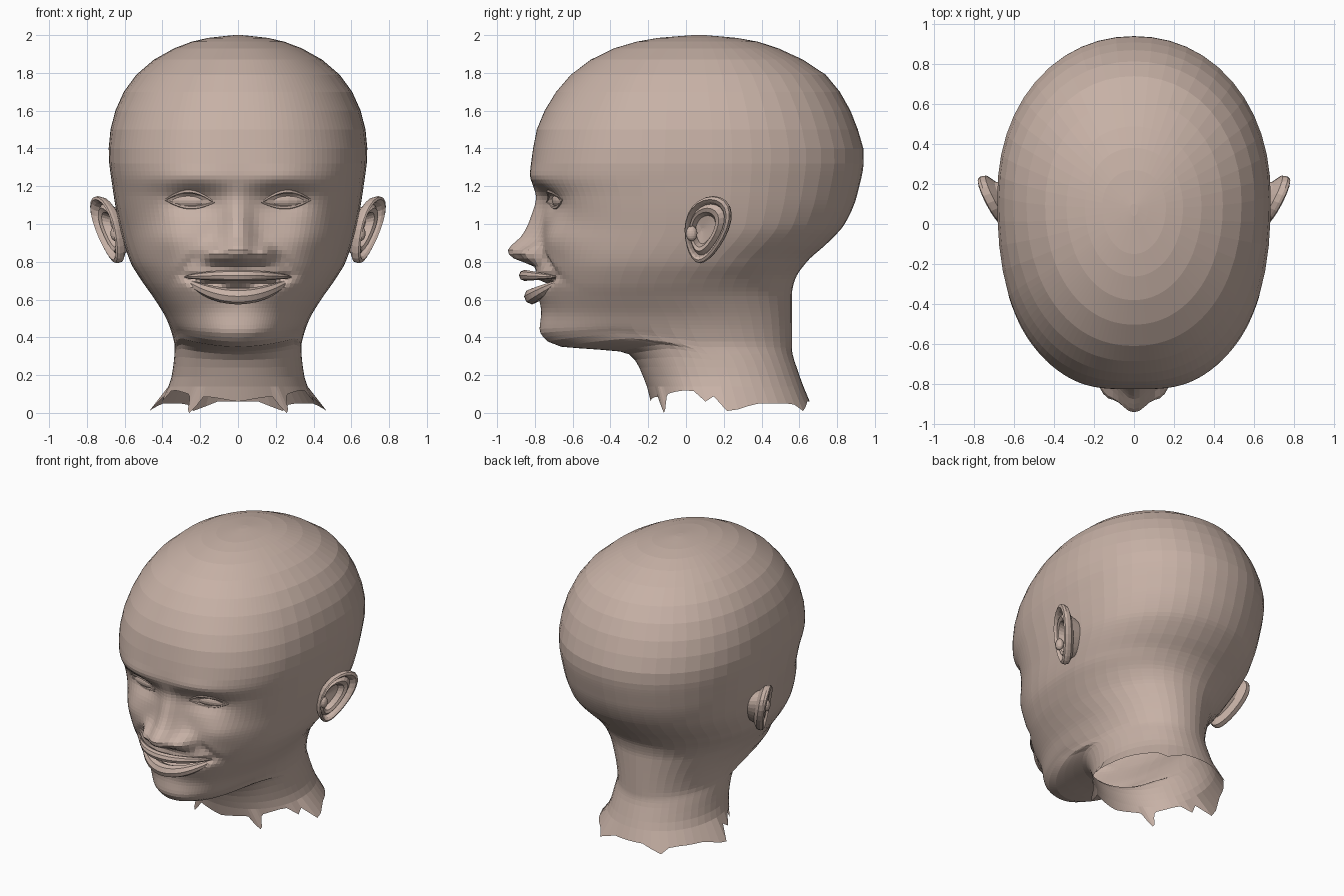
import bpy
import bmesh
from math import sin, cos, pi, exp, sqrt, radians
from mathutils import Vector

cube = bpy.data.objects.get("Cube")
if cube:
    bpy.data.objects.remove(cube, do_unlink=True)

skin = bpy.data.materials.new("warm skin")
skin.use_nodes = True
tone = (0.57, 0.44, 0.38, 1)
skin.diffuse_color = tone
skin.node_tree.nodes["Principled BSDF"].inputs["Base Color"].default_value = tone

# Profiles keyed by height: front and back outline, half width, centre, squareness
FRONT = [(0, -.18), (.08, -.19), (.2, -.23), (.28, -.27), (.32, -.32), (.335, -.46),
         (.35, -.66), (.38, -.735), (.44, -.775), (.54, -.765), (.62, -.77), (.76, -.785),
         (.9, -.77), (1, -.76), (1.14, -.78), (1.26, -.825), (1.36, -.815), (1.5, -.79),
         (1.65, -.72), (1.8, -.6), (1.9, -.45), (1.95, -.32), (1.985, -.15), (2, .04)]
BACK = [(0, .68), (.2, .6), (.35, .56), (.62, .56), (.7, .575), (.8, .64), (.9, .75),
        (1, .84), (1.15, .905), (1.36, .943), (1.5, .91), (1.65, .845), (1.8, .73),
        (1.88, .6), (1.96, .4), (1.985, .27), (2, .1)]
WIDTH = [(0, .48), (.08, .4), (.2, .35), (.35, .335), (.42, .35), (.5, .38), (.6, .44),
         (.7, .51), (.8, .57), (1, .63), (1.2, .665), (1.38, .685), (1.5, .675),
         (1.65, .63), (1.8, .53), (1.88, .43), (1.95, .29), (1.985, .16), (2, .02)]
CENTRE = [(0, .22), (.28, .14), (.37, .06), (.5, 0), (.65, -.08), (.8, 0), (1, .13),
          (1.4, .14), (2, .08)]
SQUARE = [(0, 2), (.4, 2.2), (.7, 2.3), (1, 2.5), (1.3, 2.55), (1.6, 2.3), (2, 2)]
NOSE_OUT = [(.765, 0), (.785, .035), (.805, .1), (.83, .15), (.86, .168), (.89, .15),
            (.93, .11), (1.05, .055), (1.13, .02), (1.22, 0)]
NOSE_WIDE = [(.8, .12), (.84, .12), (.9, .095), (1, .075), (1.15, .06)]
# Ragged lower rim of the neck: angle from the front, height
RIM = [(0, .06), (27, .085), (32.5, 0), (42, .1), (66, .12), (75, .06), (84, .09),
       (90, .01), (115, .05), (140, .05), (150, .01), (165, .06), (180, .06)]


def follow(keys, t):
    """Smooth interpolation through keys without overshoot."""
    if t <= keys[0][0]:
        return keys[0][1]
    if t >= keys[-1][0]:
        return keys[-1][1]
    rise = [(b[1] - a[1]) / (b[0] - a[0]) for a, b in zip(keys, keys[1:])]
    i = max(k for k in range(len(rise)) if keys[k][0] <= t)

    def slope(k):
        if k == 0 or k == len(rise):
            return rise[min(k, len(rise) - 1)]
        a, b = rise[k - 1], rise[k]
        return 2 * a * b / (a + b) if a * b > 0 else 0

    h = keys[i + 1][0] - keys[i][0]
    s = (t - keys[i][0]) / h
    blend = s * s * (3 - 2 * s)
    return (keys[i][1] * (1 - blend) + keys[i + 1][1] * blend
            + h * s * (1 - s) * ((1 - s) * slope(i) - s * slope(i + 1)))


def bump(x, z, cx, cz, sx, sz):
    return exp(-((x - cx) / sx) ** 2 - ((z - cz) / sz) ** 2)


def relief(x, z):
    """Depth of the facial features; negative comes forward."""
    x = abs(x)
    d = -follow(NOSE_OUT, z) * exp(-(x / follow(NOSE_WIDE, z)) ** 2.2)
    d -= .06 * bump(x, z, .145, .845, .05, .05)         # nostril wings
    d += .06 * bump(x, z, .24, 1.12, .14, .075)         # eye sockets
    d -= .012 * bump(x, z, .25, 1.24, .16, .06)         # brows
    d -= .035 * bump(x, z, .36, .92, .13, .1)           # cheeks
    d -= .035 * bump(x, z, .13, .67, .13, .09)          # muzzle
    d += .09 * exp(-((z - .67 - .6 * x * x) / .025) ** 2 - (x / .26) ** 6)  # mouth
    u, v = x - .19, z - .86
    along, across = .66 * u - .75 * v, .75 * u + .66 * v
    return d + .025 * exp(-(across / .03) ** 2 - ((along - .1) / .1) ** 2)  # smile fold


def face_y(x, z):
    c, n = follow(CENTRE, z), follow(SQUARE, z)
    bulge = (1 - (abs(x) / follow(WIDTH, z)) ** n) ** (1 / n)
    return c - (c - follow(FRONT, z)) * bulge + relief(x, z)


def head_point(angle, z):
    s, c = sin(angle), cos(angle)
    mid, n = follow(CENTRE, z), follow(SQUARE, z) if c > 0 else 2.1
    r = (abs(s) ** n + abs(c) ** n) ** (-1 / n)
    x = follow(WIDTH, z) * r * s
    if c > 0:
        jaw_lift = .06 * s * s * min(1, 2 * c) * exp(-((z - .36) / .08) ** 2)
        y = mid - (mid - follow(FRONT, z)) * r * c + relief(x, z) * min(1, 4 * c)
        return x, y, z + jaw_lift
    return x, mid - (follow(BACK, z) - mid) * r * c, z


def loft(name, rings, cap_start=True, cap_end=True):
    """Skin closed rings of equal length into one flat-shaded object."""
    bm = bmesh.new()
    rows = [[bm.verts.new(p) for p in ring] for ring in rings]
    count = len(rows[0])
    for a, b in zip(rows, rows[1:]):
        for i in range(count):
            j = (i + 1) % count
            bm.faces.new((a[i], a[j], b[j], b[i]))
    if cap_start:
        bm.faces.new(rows[0])
    if cap_end:
        bm.faces.new(rows[-1])
    bmesh.ops.recalc_face_normals(bm, faces=bm.faces)
    mesh = bpy.data.meshes.new(name)
    bm.to_mesh(mesh)
    bm.free()
    mesh.materials.append(skin)
    obj = bpy.data.objects.new(name, mesh)
    bpy.context.collection.objects.link(obj)


def tube(name, points, radii, sides=8):
    points = [Vector(p) for p in points]
    rings = []
    for i, p in enumerate(points):
        run = points[min(i + 1, len(points) - 1)] - points[max(i - 1, 0)]
        a = run.cross(Vector((0, 1, 0))).normalized()
        b = run.cross(a).normalized()
        turns = [2 * pi * k / sides for k in range(sides)]
        rings.append([p + radii[i] * (a * cos(t) + b * sin(t)) for t in turns])
    loft(name, rings)


def ball(name, place, size, turn):
    bpy.ops.mesh.primitive_uv_sphere_add(segments=16, ring_count=10, radius=1,
                                         location=place, scale=size, rotation=(0, 0, turn))
    obj = bpy.context.object
    obj.name = name
    obj.data.materials.append(skin)


# Head and neck: fine columns over the face, broad ones behind
half = [2.5 * i for i in range(25)] + [60 + 7.5 * i for i in range(1, 17)]
columns = half + [-a for a in reversed(half[1:-1])]
levels = [2, 1.995, 1.985, 1.965, 1.93, 1.87, 1.79, 1.7, 1.6, 1.5, 1.4, 1.32]
levels += [1.28 - .022 * i for i in range(42)]
levels += [.35, .342, .335, .325, .31, .28, .24, .19, .14]
rings = [[head_point(radians(a), z) for a in columns] for z in levels]
rings.append([head_point(radians(a), follow(RIM, abs(a))) for a in columns])
loft("head_and_neck", rings, cap_end=False)

# Lips
for name, z, lift, y, thick in (("upper_lip", .728, -.1, -.855, .027),
                                ("lower_lip", .617, 1.1, -.815, .04)):
    xs = [.28 * (i / 10 - 1) for i in range(21)]
    tube(name, [(x, y + 2.1 * x * x, z + lift * x * x) for x in xs],
         [thick * (1.02 - (x / .28) ** 2) ** .7 + .002 for x in xs])

# Ear cross-section: scale of the outline, height off the ear plane
EAR = [(.55, -.11), (.72, -.05), (.96, -.025), (1, 0), (.98, .015), (.9, .022),
       (.82, .01), (.76, -.014), (.64, .008), (.52, 0), (.42, -.04), (.05, -.05)]


def ear_ring(side, scale, height, sides=24):
    ring = []
    for k in range(sides):
        a = 2 * pi * k / sides
        v = .178 * sin(a) * scale
        u = .125 * cos(a) * (1 + .28 * sin(a)) * scale + .22 * v - .05 * (1 - scale)
        ring.append((side * (.69 + .42 * u + .9 * height + .2 * v),
                     .11 + .9 * u - .42 * height, .97 + v))
    return ring


for side, label in ((1, "left"), (-1, "right")):
    loft(label + "_ear", [ear_ring(side, s, h) for s, h in EAR])
    ball(label + "_ear_tragus", (side * .65, .03, .95), (.025, .03, .04), 0)
    # Eyes and lids
    ball(label + "_eye", (side * .255, face_y(.255, 1.125) + .03, 1.125),
         (.125, .05, .045), side * radians(14))
    for part, arch in (("upper", .052), ("lower", -.035)):
        steps = [i / 10 for i in range(11)]
        path = []
        for t in steps:
            x, z = .125 + .26 * t, 1.115 + .014 * t + arch * sin(pi * t)
            path.append((side * x, face_y(x, z) + .002, z))
        tube(label + "_" + part + "_eyelid", path,
             [.004 + .008 * sqrt(sin(pi * t) ** 2) for t in steps], 6)
